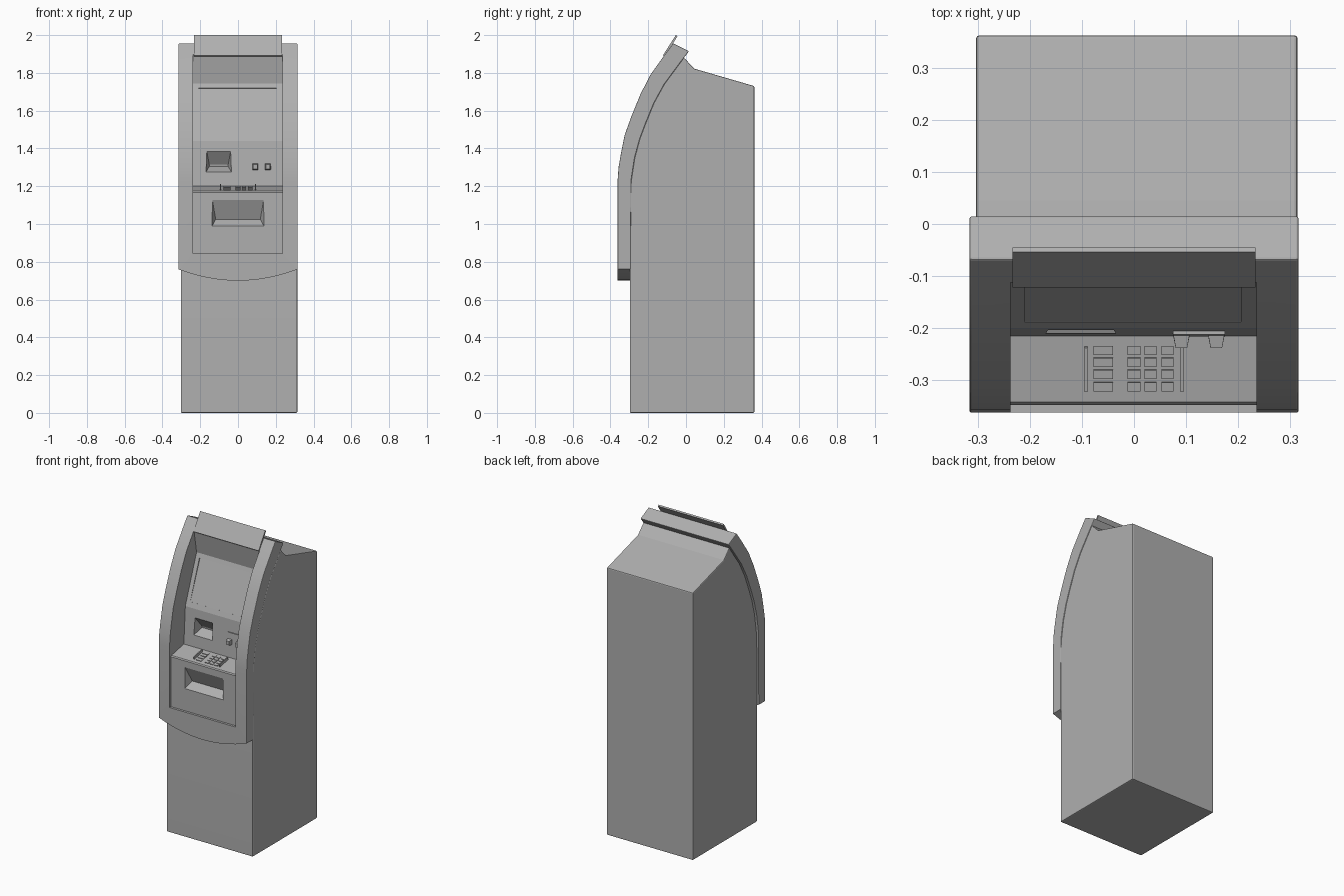
import bpy, bmesh, math
from mathutils import Vector

if "Cube" in bpy.data.objects:
    bpy.data.objects.remove(bpy.data.objects["Cube"])

# Mid-grey paint shared by every part
paint = bpy.data.materials.new("grey_paint")
paint.diffuse_color = (.43, .43, .43, 1)
paint.use_nodes = True
paint.node_tree.nodes["Principled BSDF"].inputs["Base Color"].default_value = paint.diffuse_color


def make(name, bm):
    bmesh.ops.recalc_face_normals(bm, faces=bm.faces)
    me = bpy.data.meshes.new(name)
    bm.to_mesh(me)
    bm.free()
    me.materials.append(paint)
    ob = bpy.data.objects.new(name, me)
    bpy.context.collection.objects.link(ob)
    return ob


def prism(name, pts, a, b, axis='X'):
    """Extrude a (y,z) profile along X, or an (x,z) profile along Y."""
    bm = bmesh.new()
    place = (lambda p, t: (t, p[0], p[1])) if axis == 'X' else (lambda p, t: (p[0], t, p[1]))
    lo = [bm.verts.new(place(p, a)) for p in pts]
    hi = [bm.verts.new(place(p, b)) for p in pts]
    bm.faces.new(lo)
    bm.faces.new(hi)
    n = len(pts)
    for i in range(n):
        bm.faces.new((lo[i], lo[(i + 1) % n], hi[(i + 1) % n], hi[i]))
    return make(name, bm)


def hull(name, pts):
    bm = bmesh.new()
    for p in pts:
        bm.verts.new(p)
    bmesh.ops.convex_hull(bm, input=bm.verts)
    return make(name, bm)


def box(name, loc, size, tilt=0.0):
    bm = bmesh.new()
    bmesh.ops.create_cube(bm, size=1)
    bmesh.ops.scale(bm, vec=size, verts=bm.verts)
    ob = make(name, bm)
    ob.location = loc
    ob.rotation_euler.x = tilt
    return ob


def apply(ob, mod):
    bpy.context.view_layer.objects.active = ob
    bpy.ops.object.modifier_apply(modifier=mod.name)


def bevel(ob, width):
    m = ob.modifiers.new("bevel", 'BEVEL')
    m.width, m.segments = width, 2
    m.limit_method, m.angle_limit = 'ANGLE', math.radians(35)
    apply(ob, m)


def cut(ob, cutter):
    m = ob.modifiers.new("cut", 'BOOLEAN')
    m.operation, m.solver, m.object = 'DIFFERENCE', 'EXACT', cutter
    apply(ob, m)


# Side profiles: curved fascia front, its back line and the cabinet behind it
front = [(-.362, .6), (-.362, 1.233), (-.357, 1.30), (-.346, 1.365), (-.325, 1.47), (-.291, 1.565),
         (-.243, 1.683), (-.19, 1.788), (-.11, 1.9), (-.068, 1.956)]
back = [(-.03, 1.855), (-.115, 1.74), (-.17, 1.64), (-.215, 1.53),
        (-.245, 1.45), (-.272, 1.35), (-.29, 1.233)]
fascia = prism("fascia", front + [(.016, 1.915)] + back + [(-.295, .6)], -.316, .316)
cabinet = prism("cabinet", [(-.297, 0), (.362, 0), (.362, 1.73), (.045, 1.822), (-.012, 1.881)]
                + back + [(-.297, 1.15)], -.303, .314)
bevel(fascia, .004)
bevel(cabinet, .006)

# Bowed lower edge of the fascia
arc = [(x, .70 + .06 * (x / .315) ** 2) for x in [-.4 + .04 * i for i in range(21)]]
bow = prism("cutter_bow", arc + [(.4, .5), (-.4, .5)], -.5, 0, 'Y')
cut(fascia, bow)

# Recess holding lower door, key shelf, slot panel, screen panel and canopy
recess = prism("cutter_recess", [(-.5, .845), (-.347, .845), (-.347, 1.168), (-.342, 1.175),
                                 (-.215, 1.2), (-.2, 1.44), (-.085, 1.745), (-.112, 1.897),
                                 (-.5, 1.897)], -.237, .235)
cut(fascia, recess)
cut(cabinet, recess)

# Shallow screen inset
d = Vector((.115, .305)).normalized()
n = Vector((d.y, -d.x))
p0, p1 = Vector((-.2, 1.44)) + d * .033, Vector((-.2, 1.44)) + d * .298
screen = prism("cutter_screen", [p0 + n * .001, p1 + n * .007, p1 - n * .05, p0 - n * .05], -.21, .205)
cut(cabinet, screen)

# Cash tray and receipt tray pockets
cash = hull("cutter_cash", [(s * x, y, z) for s in (-1, 1) for x, y, z in (
    (.142, -.365, 1.165), (.145, -.365, .975), (.118, -.3, 1.025), (.118, -.31, 1.035))])
cut(fascia, cash)
receipt = hull("cutter_receipt", [(-.102 + s * x, y, z) for s in (-1, 1) for x, y, z in (
    (.066, -.215, 1.40), (.07, -.22, 1.27), (.05, -.15, 1.305), (.05, -.152, 1.315))])
cut(cabinet, receipt)

for c in (bow, recess, screen, cash, receipt):
    bpy.data.objects.remove(c)

for ob in (fascia, cabinet):
    bpy.ops.object.select_all(action='DESELECT')
    ob.select_set(True)
    bpy.context.view_layer.objects.active = ob
    bpy.ops.object.shade_smooth_by_angle(angle=math.radians(15))

# Header sign plate
prism("header_sign", [(-.122, 1.893), (-.054, 2.0), (-.045, 1.994), (-.113, 1.887)], -.233, .233)

# Keypad on the sloped shelf, with a guard rail either side
tilt = math.atan2(.025, .127)


def shelf_z(y):
    return 1.175 + (y + .342) * .025 / .127


for r, y in enumerate((-.242, -.265, -.288, -.312)):
    for c, (x, w) in enumerate(((-.059, .038), (0, .024), (.032, .023), (.064, .023))):
        box(f"key_{r}_{c}", (x, y, shelf_z(y)), (w, .017, .008), tilt)
for side, x in (("left", -.092), ("right", .092)):
    box(f"keypad_guard_{side}", (x, -.278, shelf_z(-.278) + .006), (.006, .086, .022), tilt)

# Card reader plate with two tapered lips
box("card_plate", (.125, -.208, 1.322), (.1, .012, .076), -.06)
for i, x in enumerate((.091, .158)):
    hull(f"card_lip_{i}", [(x + s * w, y, z) for s in (-1, 1) for w, y, z in (
        (.017, -.205, 1.322), (.017, -.208, 1.284), (.011, -.238, 1.315), (.011, -.238, 1.29))])
